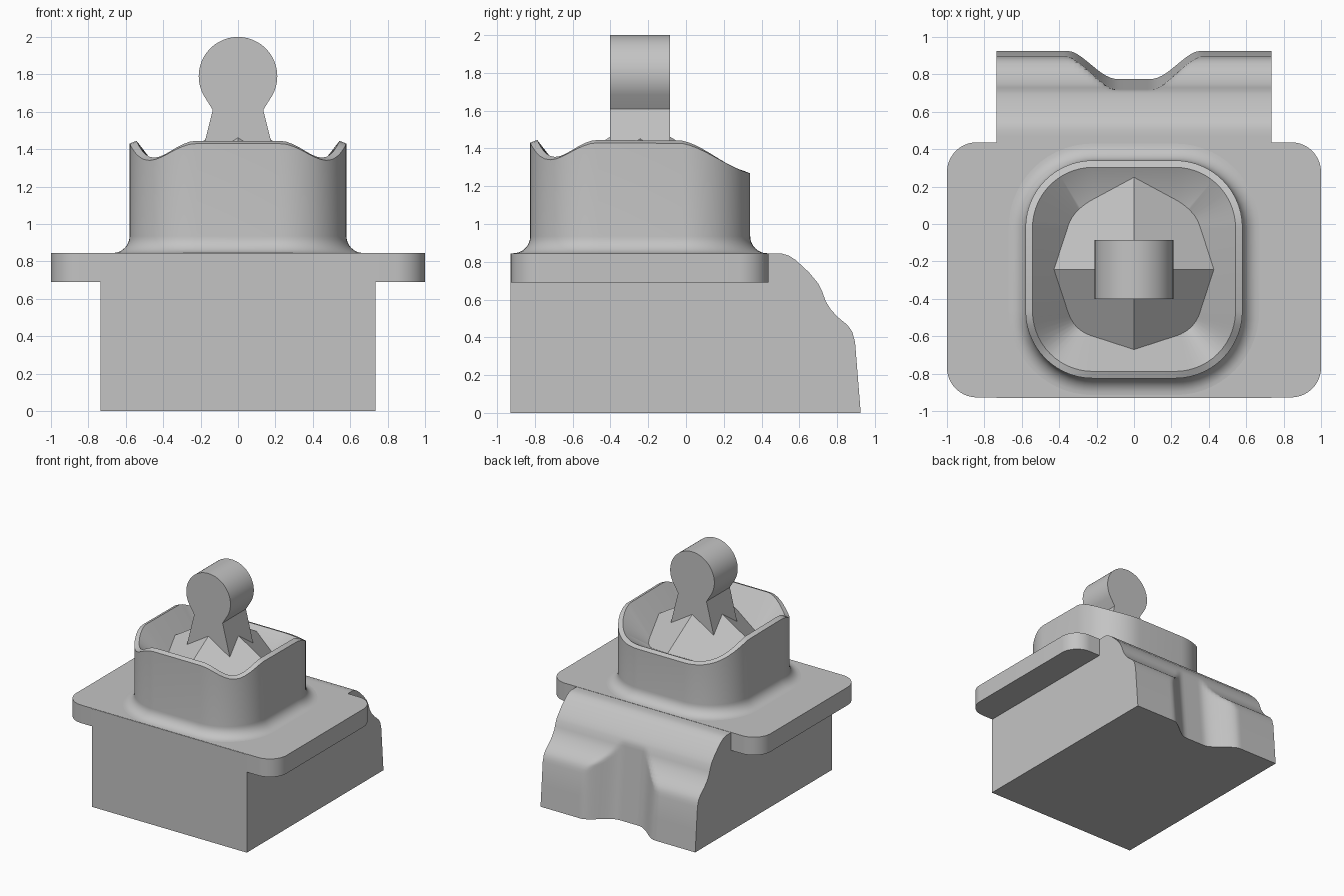
import bpy
import bmesh
from math import sin, cos, pi, radians

if "Cube" in bpy.data.objects:
    bpy.data.objects.remove(bpy.data.objects["Cube"], do_unlink=True)

# One plain grey for the whole model
grey = bpy.data.materials.new("plain_grey")
grey.use_nodes = True
colour = (0.55, 0.55, 0.55, 1)
grey.diffuse_color = colour
grey.node_tree.nodes["Principled BSDF"].inputs["Base Color"].default_value = colour


def loft(name, rings, smooth=32):
    """Skin a list of equal-length closed rings and cap both ends."""
    bm = bmesh.new()
    loops = [[bm.verts.new(p) for p in ring] for ring in rings]
    count = len(loops[0])
    for a, b in zip(loops, loops[1:]):
        for i in range(count):
            j = (i + 1) % count
            bm.faces.new((a[i], a[j], b[j], b[i]))
    bm.faces.new(loops[0])
    bm.faces.new(loops[-1])
    bmesh.ops.recalc_face_normals(bm, faces=bm.faces[:])
    mesh = bpy.data.meshes.new(name)
    bm.to_mesh(mesh)
    bm.free()
    mesh.materials.append(grey)
    ob = bpy.data.objects.new(name, mesh)
    bpy.context.collection.objects.link(ob)
    bpy.ops.object.select_all(action='DESELECT')
    ob.select_set(True)
    bpy.context.view_layer.objects.active = ob
    bpy.ops.object.shade_smooth_by_angle(angle=radians(smooth))
    return ob


def rounded_rect(cy, hx, hy, r, steps=14):
    """Points (x, y, corner number, position along corner)."""
    pts = []
    corners = [(1, 1), (-1, 1), (-1, -1), (1, -1)]
    for k, (sx, sy) in enumerate(corners):
        for i in range(steps + 1):
            a = (k + i / steps) * pi / 2
            pts.append((sx * (hx - r) + r * cos(a),
                        cy + sy * (hy - r) + r * sin(a), k, i / steps))
    return pts


def smoothstep(t):
    t = min(max(t, 0), 1)
    return t * t * (3 - 2 * t)


# Base block: stepped back profile with a vertical scoop in the middle
back = [(0.43, 0.843), (0.51, 0.843), (0.545, 0.832), (0.58, 0.81), (0.65, 0.745),
        (0.70, 0.685), (0.72, 0.645), (0.74, 0.59), (0.765, 0.55), (0.80, 0.51),
        (0.855, 0.465), (0.88, 0.43), (0.895, 0.375), (0.925, 0)]
fine = [back[0]]
for (y0, z0), (y1, z1) in zip(back, back[1:]):
    fine += [((y0 + y1) / 2, (z0 + z1) / 2), (y1, z1)]


def block_section(x):
    scoop = 0.775 + 0.155 * smoothstep((abs(x) - 0.09) / 0.28)
    section = [(x, -0.93, 0), (x, -0.93, 0.843)]
    return section + [(x, min(y, scoop - 0.09 * z), z) for y, z in fine]


columns = [-0.735] + [i / 40 for i in range(-16, 17)] + [0.735]
loft("base_block", [block_section(x) for x in columns])

# Mounting flange with rounded corners
outline = rounded_rect(-0.245, 1.0, 0.682, 0.16)
loft("flange", [[(p[0], p[1], z) for p in outline] for z in (0.69, 0.845)])

# Collar: filleted foot, wavy rim and funnel-shaped inside
HX, HY, CY, R = 0.58, 0.5825, -0.2425, 0.36


def rim_height(p):
    if p[2] < 2:
        return 1.43 - 0.17 * smoothstep((p[1] + 0.06) / 0.46)
    return 1.43 - 0.09 * sin(pi * p[3]) ** 2


heights = [rim_height(p) for p in rounded_rect(CY, HX, HY, R)]


def collar_ring(offset, zs):
    pts = rounded_rect(CY, HX + offset, HY + offset, R + offset)
    return [(p[0], p[1], z) for p, z in zip(pts, zs)]


rings = []
for i in range(9):
    a = i / 8 * pi / 2
    rings.append(collar_ring(0.09 * (1 - sin(a)),
                             [0.845 + 0.09 * (1 - cos(a))] * len(heights)))
rings.append(collar_ring(0, heights))
rings.append(collar_ring(-0.037, [h + 0.015 for h in heights]))
rings.append(collar_ring(-0.25, [1.17] * len(heights)))
loft("collar", rings)

# Four-sided pointed mound inside the collar
APEX, SLOPE = 1.56, 0.62


def mound_ring(scale):
    pts = []
    for k in range(8):
        r = scale * (0.5 if k % 2 == 0 else 0.46)
        x, y = r * cos(k * pi / 4), r * sin(k * pi / 4)
        pts.append((x, CY + y, APEX - SLOPE * (abs(x) + abs(y))))
    return pts


loft("mound", [mound_ring(1), mound_ring(0.01)])

# Upright knob: round head, narrow neck and flared foot
head = [(0.21 * cos(radians(a)), 1.79 + 0.21 * sin(radians(a)))
        for a in range(-30, 211, 6)]
profile = [(0.235, 1.21), (0.135, 1.61)] + head + [(-0.135, 1.61), (-0.235, 1.21)]
loft("knob", [[(x, y, z) for x, z in profile] for y in (-0.402, -0.085)], 25)
